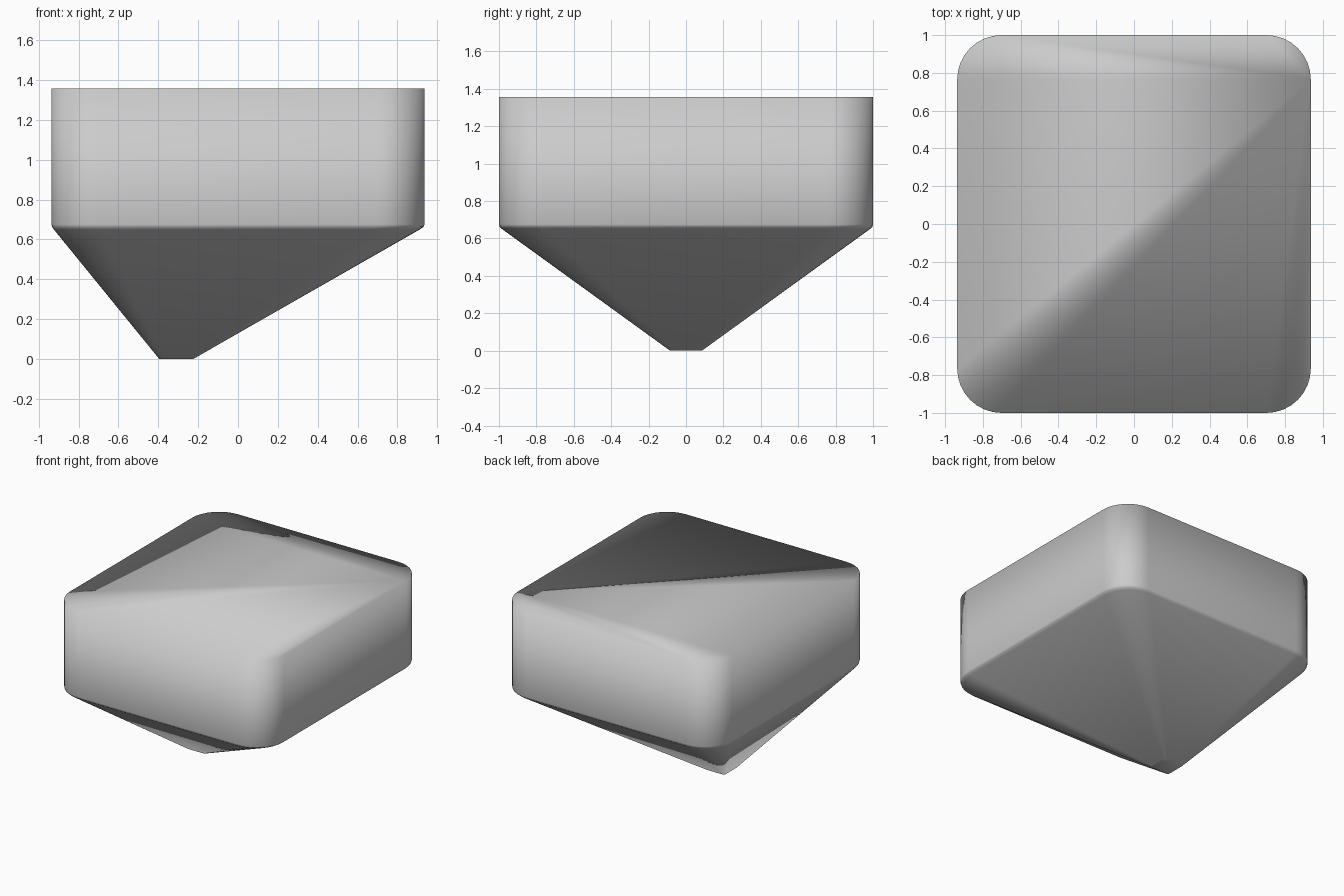
import bpy, bmesh, math

if "Cube" in bpy.data.objects:
    bpy.data.objects.remove(bpy.data.objects["Cube"])

SEG = 8  # segments per rounded corner


def rounded_rect(bm, cx, hx, hy, r, z):
    """Ring of vertices: rectangle with rounded corners, counter-clockwise."""
    ring = []
    for i, (sx, sy) in enumerate([(1, 1), (-1, 1), (-1, -1), (1, -1)]):
        for k in range(SEG + 1):
            a = math.pi / 2 * (i + k / SEG)
            ring.append(bm.verts.new((cx + sx * (hx - r) + r * math.cos(a),
                                      sy * (hy - r) + r * math.sin(a), z)))
    return ring


# Hopper: small off-centre foot, funnel, softened shoulder, upright rim
sections = [
    (-0.31, 0.085, 0.085, 0.02, 0.0),
    (-0.006, 0.918, 0.983, 0.228, 0.650),
    (-0.001, 0.932, 0.997, 0.232, 0.663),
    (0.0, 0.936, 1.0, 0.235, 0.675),
    (0.0, 0.936, 1.0, 0.235, 1.357),
]
bm = bmesh.new()
rings = [rounded_rect(bm, *s) for s in sections]
n = len(rings[0])
for lo, hi in zip(rings, rings[1:]):
    for i in range(n):
        j = (i + 1) % n
        bm.faces.new((lo[i], lo[j], hi[j], hi[i]))

# Flat foot and fanned flat lid
bm.faces.new(rings[0][::-1])
top = rings[-1]
for i in range(1, n - 1):
    bm.faces.new((top[0], top[i], top[i + 1]))

for f in bm.faces:
    f.smooth = True
mesh = bpy.data.meshes.new("hopper_body")
bm.to_mesh(mesh)
bm.free()
body = bpy.data.objects.new("hopper_body", mesh)
bpy.context.collection.objects.link(body)
